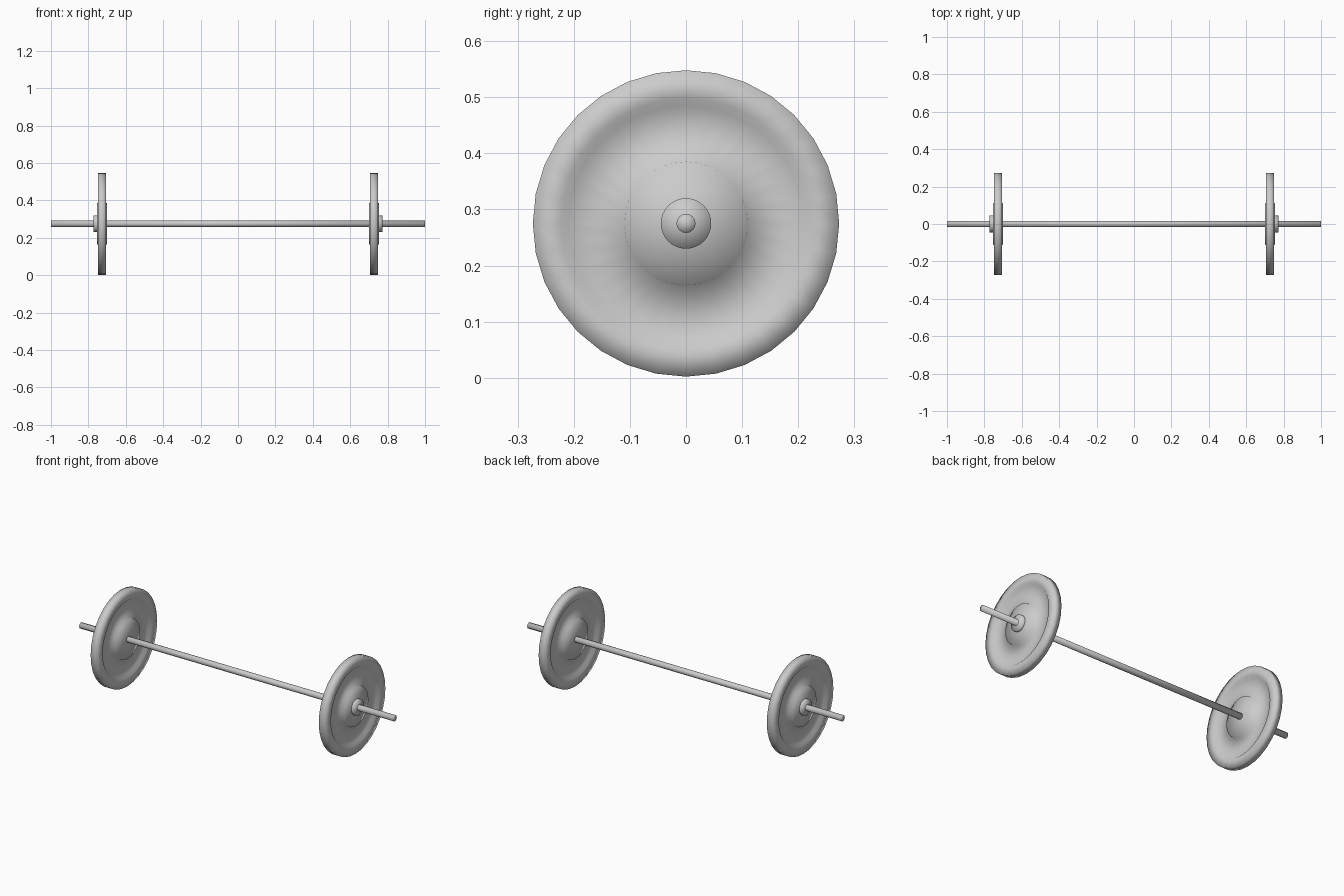
import bpy, bmesh
from math import cos, sin, tau

if "Cube" in bpy.data.objects:
    bpy.data.objects.remove(bpy.data.objects["Cube"])

Z = 0.275  # axle height


def lathe(name, profile, sides):
    """Spin (x, radius) points around the X axis; radius 0 closes an end."""
    bm = bmesh.new()
    rings = []
    for x, r in profile:
        n = 1 if r == 0 else sides
        rings.append([bm.verts.new((x, r * sin(tau * i / sides), Z + r * cos(tau * i / sides)))
                      for i in range(n)])
    for a, b in zip(rings, rings[1:]):
        for i in range(sides):
            j = (i + 1) % sides
            quad = [a[i % len(a)], a[j % len(a)], b[j % len(b)], b[i % len(b)]]
            bm.faces.new(list(dict.fromkeys(quad)))
    bmesh.ops.recalc_face_normals(bm, faces=bm.faces)
    for f in bm.faces:
        f.smooth = True
    mesh = bpy.data.meshes.new(name)
    bm.to_mesh(mesh)
    bm.free()
    obj = bpy.data.objects.new(name, mesh)
    bpy.context.collection.objects.link(obj)
    return obj


# Long bar
lathe("bar", [(-1, 0), (-1, 0.017), (1, 0.017), (1, 0)], 16)

# Half profile of a plate: hub face, hub wall, dished web, raised rim
half = [(0.027, 0), (0.027, 0.110), (0.009, 0.115), (0.009, 0.210),
        (0.021, 0.223), (0.021, 0.273)]

for side, s in (("left", -1), ("right", 1)):
    # Weight plate, same on both faces
    cx = s * 0.727
    profile = [(cx + x, r) for x, r in half] + [(cx - x, r) for x, r in reversed(half)]
    lathe(side + "_plate", profile, 32)
    # Collar outside the plate
    lathe(side + "_collar", [(s * 0.735, 0), (s * 0.735, 0.045),
                             (s * 0.772, 0.045), (s * 0.772, 0)], 32)
